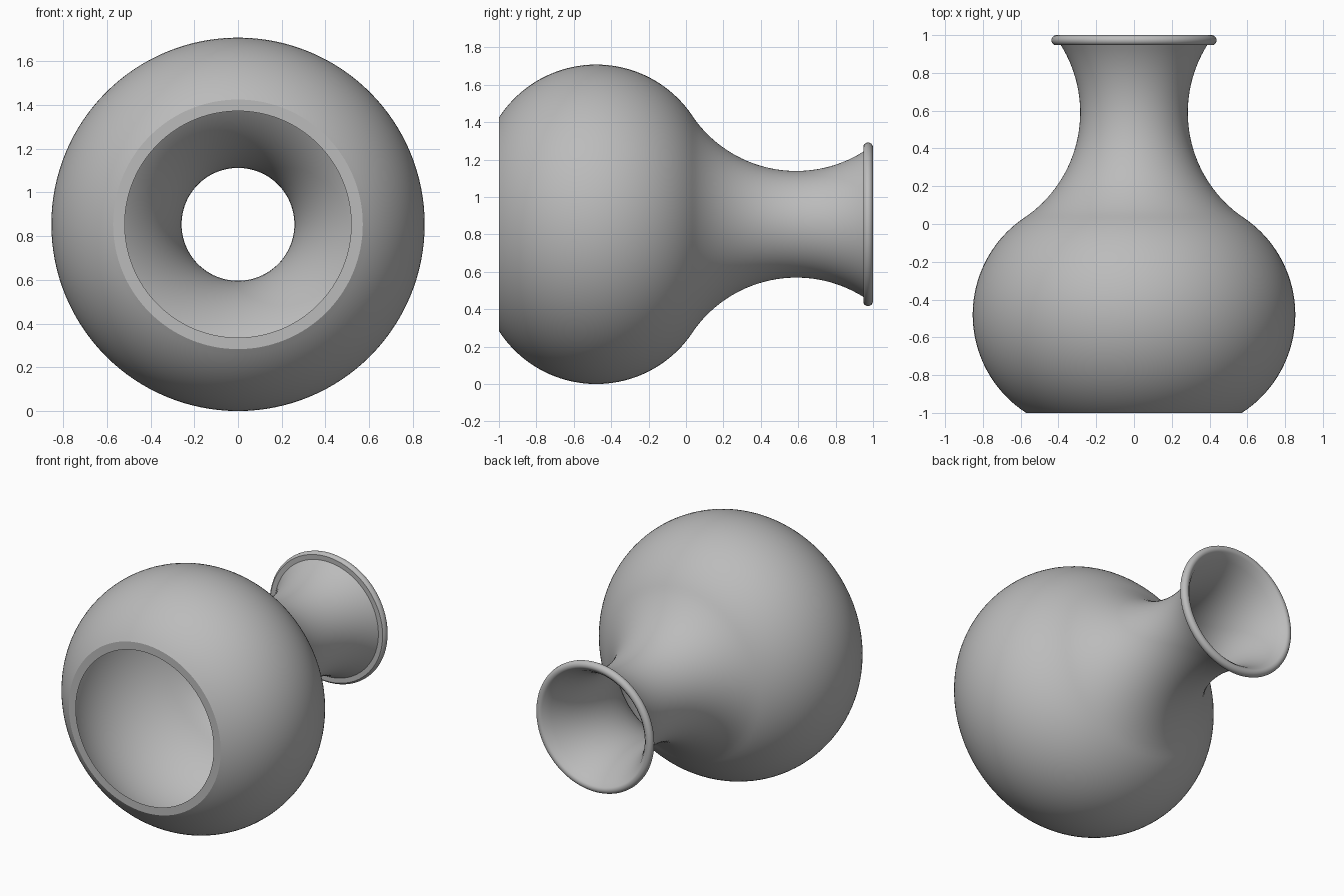
import bpy, bmesh
from math import pi, sin, cos, acos, atan2
from mathutils import Vector

cube = bpy.data.objects.get("Cube")
if cube:
    bpy.data.objects.remove(cube, do_unlink=True)

# Profile in (distance along the axis, radius): two tangent arcs, wall offset inwards
AXIS_Z = 0.854
WALL = 0.027
BELLY, BELLY_R = Vector((-0.48, 0.235)), 0.619
NECK, NECK_R = Vector((0.59, 0.958)), 0.673
BEAD, BEAD_R = Vector((0.973, 0.41)), 0.027


def arc(centre, radius, start, end, steps):
    angles = [start + (end - start) * i / steps for i in range(steps + 1)]
    return [centre + radius * Vector((cos(a), sin(a))) for a in angles]


def wall(offset, mouth):
    """One side of the wall, from the cut front opening to the mouth."""
    join = atan2(NECK.y - BELLY.y, NECK.x - BELLY.x)
    belly_r, neck_r = BELLY_R - offset, NECK_R + offset
    start = acos((-1 - BELLY.x) / belly_r)
    end = -acos((mouth - NECK.x) / neck_r)
    return (arc(BELLY, belly_r, start, join, 40)
            + arc(NECK, neck_r, join - pi, end, 32)[1:])


outer = wall(0, 0.95)
inner = wall(WALL, 0.973)
bead = arc(BEAD, BEAD_R, pi * 0.85, -pi * 0.3, 14)
profile = outer + bead + inner[::-1]

# Revolve the closed profile around the y axis
bm = bmesh.new()
verts = [bm.verts.new((p.y, p.x, AXIS_Z)) for p in profile]
edges = [bm.edges.new((a, b)) for a, b in zip(verts, verts[1:] + verts[:1])]
bmesh.ops.spin(bm, geom=verts + edges, cent=(0, 0, AXIS_Z), axis=(0, 1, 0),
               angle=2 * pi, steps=128, use_merge=True)
bmesh.ops.remove_doubles(bm, verts=bm.verts, dist=0.0001)
bmesh.ops.recalc_face_normals(bm, faces=bm.faces)
mesh = bpy.data.meshes.new("vase_body")
bm.to_mesh(mesh)
bm.free()
vase = bpy.data.objects.new("vase_body", mesh)
bpy.context.collection.objects.link(vase)

# Plain grey material
grey = bpy.data.materials.new("plain_grey")
grey.use_nodes = True
colour = (0.5, 0.5, 0.5, 1)
grey.diffuse_color = colour
grey.node_tree.nodes["Principled BSDF"].inputs["Base Color"].default_value = colour
mesh.materials.append(grey)

# Smooth walls with crisp opening edges
bpy.ops.object.select_all(action="DESELECT")
vase.select_set(True)
bpy.context.view_layer.objects.active = vase
bpy.ops.object.shade_smooth_by_angle(angle=pi / 6)
